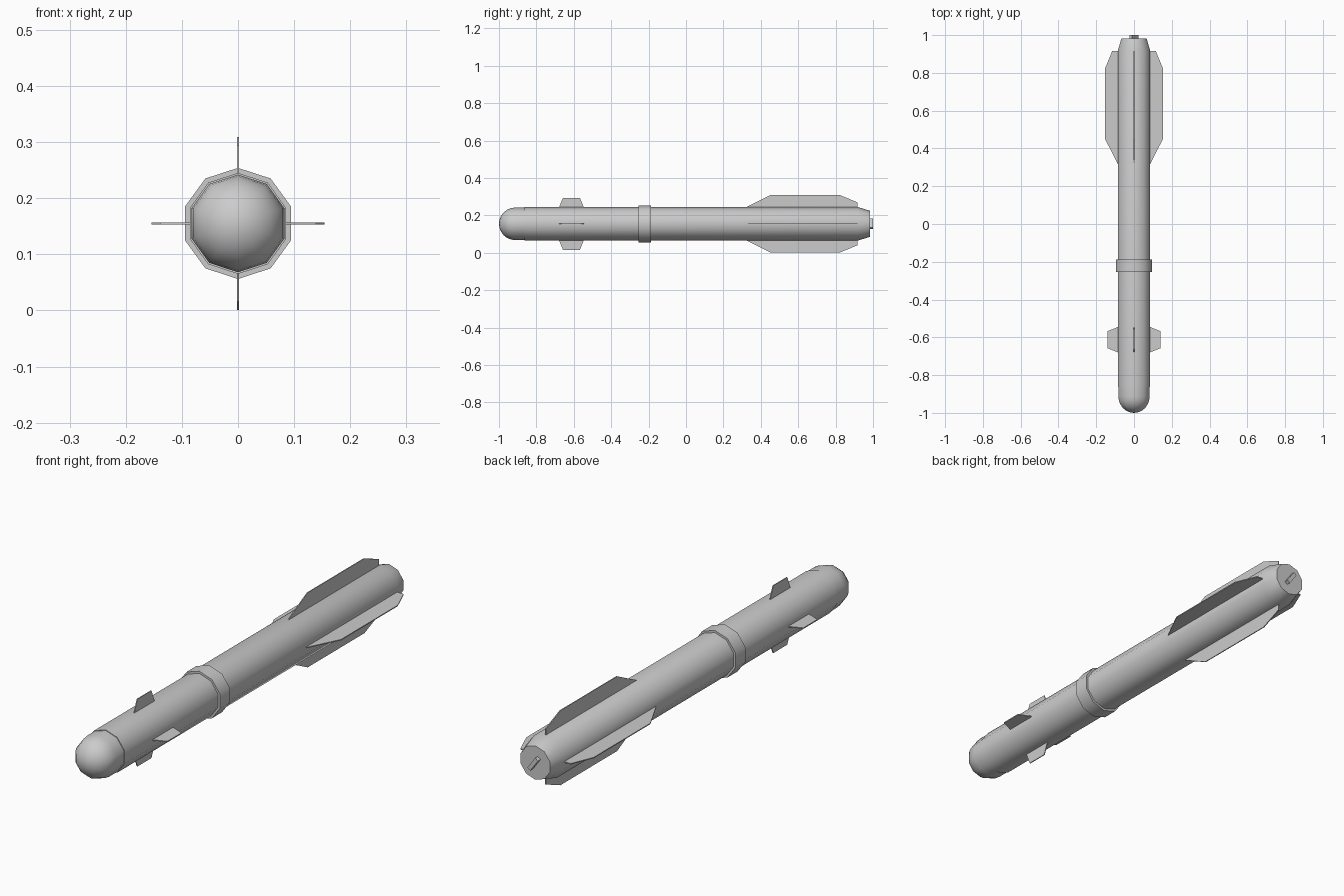
import bpy, bmesh
from math import sin, cos, pi, radians
from mathutils import Matrix

if "Cube" in bpy.data.objects:
    bpy.data.objects.remove(bpy.data.objects["Cube"])

AXIS_Z = 0.155
SIDES = 10


def finish(name, bm, smooth=False):
    bmesh.ops.recalc_face_normals(bm, faces=bm.faces)
    mesh = bpy.data.meshes.new(name)
    bm.to_mesh(mesh)
    bm.free()
    obj = bpy.data.objects.new(name, mesh)
    obj.location.z = AXIS_Z
    bpy.context.collection.objects.link(obj)
    if smooth:
        bpy.ops.object.select_all(action='DESELECT')
        obj.select_set(True)
        bpy.context.view_layer.objects.active = obj
        bpy.ops.object.shade_smooth_by_angle(angle=radians(42))
    return obj


def lathe(name, profile):
    """Ten-sided solid around the y axis from (y, radius) points."""
    bm = bmesh.new()
    rings = []
    for y, r in profile:
        if r == 0:
            rings.append([bm.verts.new((0, y, 0))] * SIDES)
        else:
            angles = [pi / 2 + 2 * pi * i / SIDES for i in range(SIDES)]
            rings.append([bm.verts.new((r * cos(a), y, r * sin(a))) for a in angles])
    for a, b in zip(rings, rings[1:]):
        for i in range(SIDES):
            j = (i + 1) % SIDES
            corners = list(dict.fromkeys((a[i], a[j], b[j], b[i])))
            bm.faces.new(corners)
    for ring, (y, r) in ((rings[0], profile[0]), (rings[-1], profile[-1])):
        if r > 0:
            bm.faces.new(ring)
    return finish(name, bm, smooth=True)


def fin(name, outline, angle, thickness=0.004):
    """Flat plate from (y, radius) points, turned around the body axis."""
    bm = bmesh.new()
    face = bm.faces.new([bm.verts.new((-thickness / 2, y, r)) for y, r in outline])
    ext = bmesh.ops.extrude_face_region(bm, geom=[face])
    moved = [v for v in ext['geom'] if isinstance(v, bmesh.types.BMVert)]
    bmesh.ops.translate(bm, verts=moved, vec=(thickness, 0, 0))
    bmesh.ops.rotate(bm, verts=bm.verts, cent=(0, 0, 0),
                     matrix=Matrix.Rotation(angle, 3, 'Y'))
    return finish(name, bm)


# Main tube with tapered tail
lathe("body_tube", [(-0.863, 0.09), (0.918, 0.09), (0.983, 0.07)])

# Rounded nose, slightly narrower than the tube
NOSE_R = 0.087
dome = [(-0.913 - NOSE_R * cos(t), NOSE_R * sin(t))
        for t in (i * pi / 12 for i in range(7))]
dome[0] = (-1.0, 0)
lathe("nose_dome", dome + [(-0.86, NOSE_R)])

# Raised collar around the middle
lathe("collar_band", [(-0.253, 0.099), (-0.188, 0.099)])

# Four steering fins and four long tail fins
front_outline = [(-0.682, 0.08), (-0.658, 0.139), (-0.567, 0.139), (-0.543, 0.08)]
tail_outline = [(0.305, 0.08), (0.452, 0.154), (0.822, 0.154), (0.916, 0.115), (0.916, 0.08)]
for i in range(4):
    fin(f"front_fin_{i + 1}", front_outline, i * pi / 2)
    fin(f"tail_fin_{i + 1}", tail_outline, i * pi / 2)

# Slanted connector block on the tail face
bm = bmesh.new()
bmesh.ops.create_cube(bm, size=1)
bmesh.ops.scale(bm, verts=bm.verts, vec=(0.06, 0.025, 0.016))
bmesh.ops.rotate(bm, verts=bm.verts, cent=(0, 0, 0),
                 matrix=Matrix.Rotation(radians(54), 3, 'Y'))
bmesh.ops.translate(bm, verts=bm.verts, vec=(0, 0.9875, 0))
finish("tail_connector", bm)
